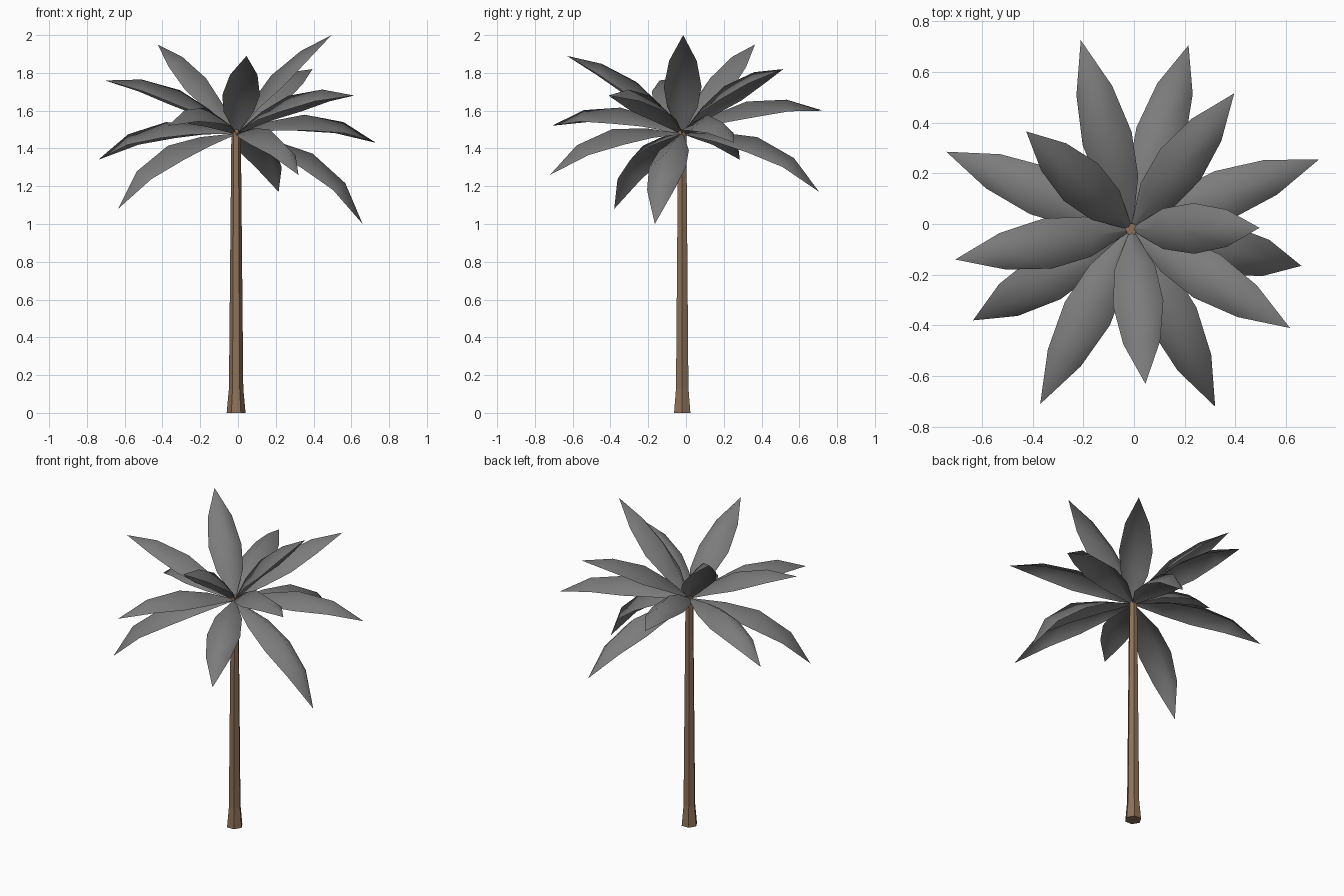
import bpy, bmesh, math
from mathutils import Vector

if "Cube" in bpy.data.objects:
    bpy.data.objects.remove(bpy.data.objects["Cube"])


def material(name, rgb):
    m = bpy.data.materials.new(name)
    m.diffuse_color = (*rgb, 1)
    m.use_nodes = True
    m.node_tree.nodes["Principled BSDF"].inputs["Base Color"].default_value = m.diffuse_color
    return m


leaf_grey = material("leaf_grey", (0.2, 0.2, 0.2))
bark_brown = material("bark_brown", (0.27, 0.165, 0.095))


def finish(bm, name, mat, smooth):
    mesh = bpy.data.meshes.new(name)
    for f in bm.faces:
        f.smooth = smooth
    bm.to_mesh(mesh)
    bm.free()
    mesh.materials.append(mat)
    ob = bpy.data.objects.new(name, mesh)
    bpy.context.collection.objects.link(ob)
    return ob


# Trunk: six-sided column with a flared foot
CX, CY = -0.01, -0.02
bm = bmesh.new()
rings = []
for z, r in ((0, 0.05), (0.13, 0.038), (1.5, 0.025)):
    rings.append([bm.verts.new((CX + r * math.cos(i * math.pi / 3),
                                CY + r * math.sin(i * math.pi / 3), z)) for i in range(6)])
for a, b in zip(rings, rings[1:]):
    for i in range(6):
        j = (i + 1) % 6
        bm.faces.new((a[i], a[j], b[j], b[i]))
bm.faces.new(rings[0][::-1])
bm.faces.new(rings[-1])
finish(bm, "trunk", bark_brown, False)

# Palm leaves: arched central ridge with both sides folded down
CROWN = Vector((CX, CY, 1.48))


def leaf(name, tip):
    tip = Vector(tip)
    chord = tip - CROWN
    pitch = math.degrees(math.atan2(chord.z, chord.xy.length))
    side = Vector((-chord.y, chord.x, 0)).normalized()
    up = chord.normalized().cross(side)
    k = (46 - pitch) / 81          # drooping leaves arch more
    ridge = [CROWN.copy()]
    for t, b0, b1 in ((0.24, 0.055, 0.035), (0.48, 0.08, 0.07), (0.76, 0.058, 0.065)):
        ridge.append(CROWN + chord * t + up * (b0 + b1 * k))
    ridge.append(tip)
    bm = bmesh.new()
    rows = []
    for i, (half, drop) in enumerate(((0.006, 0.004), (0.08, 0.05), (0.1, 0.085), (0.073, 0.062))):
        along = (ridge[i + 1] - ridge[max(i - 1, 0)]).normalized()
        n = along.cross(side)
        rows.append([bm.verts.new(ridge[i] + side * half * s - n * drop * abs(s))
                     for s in (1, 0, -1)])
    end = bm.verts.new(tip)
    for a, b in zip(rows, rows[1:]):
        for j in (0, 1):
            bm.faces.new((a[j], a[j + 1], b[j + 1], b[j]))
    for j in (0, 1):
        bm.faces.new((rows[-1][j], rows[-1][j + 1], end))
    bm.normal_update()
    if sum(f.normal.dot(up) for f in bm.faces) < 0:
        bmesh.ops.reverse_faces(bm, faces=bm.faces[:])
    finish(bm, name, leaf_grey, True)


TIPS = [
    (0.495, -0.015, 2.0), (-0.425, 0.365, 1.95), (0.045, -0.63, 1.89), (0.395, 0.515, 1.82),
    (-0.705, -0.14, 1.76), (0.615, -0.41, 1.68), (-0.21, 0.725, 1.6), (-0.37, -0.71, 1.52),
    (0.73, 0.255, 1.43), (-0.74, 0.285, 1.34), (0.32, -0.72, 1.26), (0.215, 0.705, 1.17),
    (-0.635, -0.38, 1.08), (0.66, -0.165, 1.0),
]
for i, tip in enumerate(TIPS):
    leaf(f"leaf_{i + 1}", tip)
